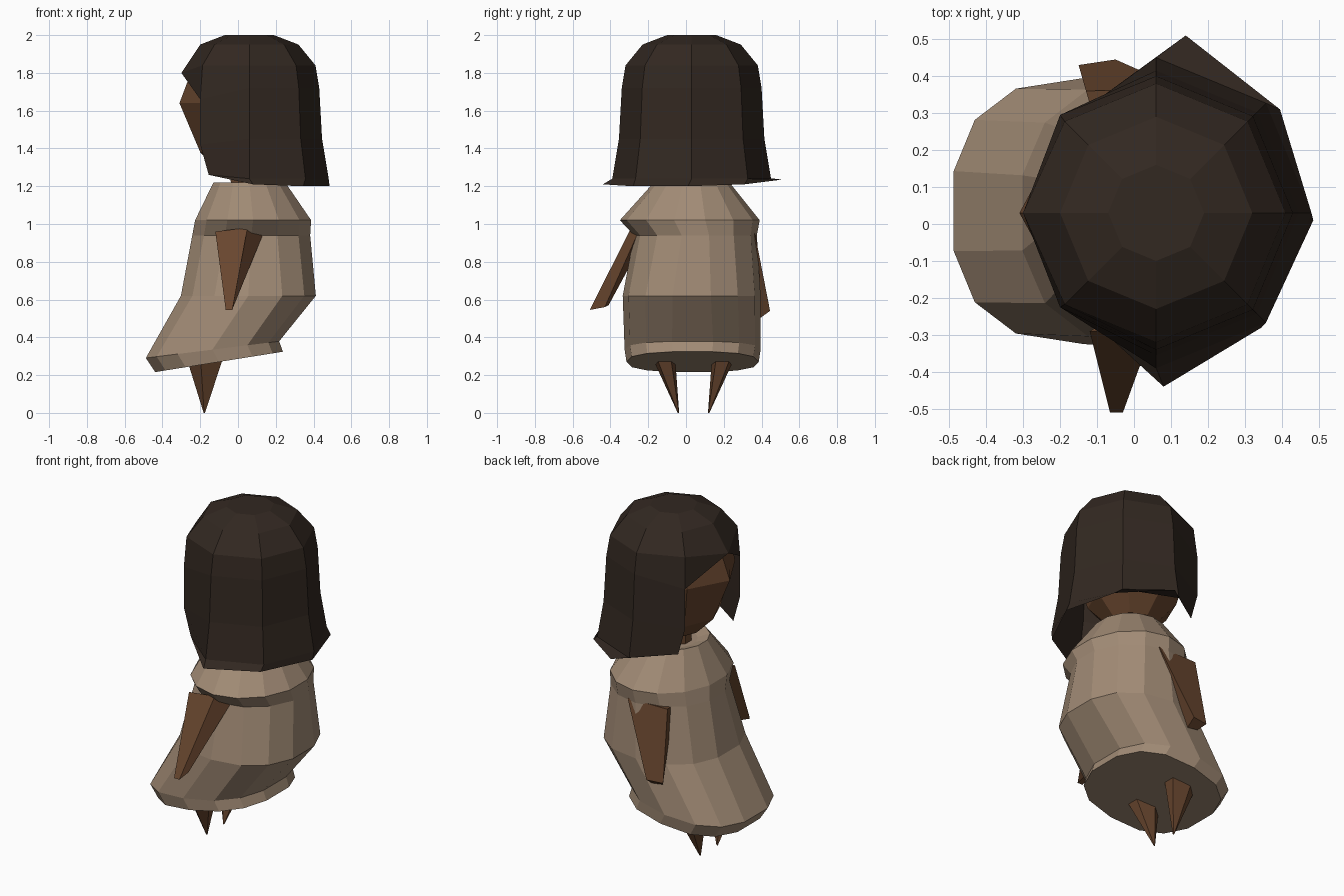
import bpy, bmesh
from math import sin, cos, pi, copysign

if "Cube" in bpy.data.objects:
    bpy.data.objects.remove(bpy.data.objects["Cube"])


def material(name, rgb):
    m = bpy.data.materials.new(name)
    m.diffuse_color = (*rgb, 1)
    m.use_nodes = True
    m.node_tree.nodes["Principled BSDF"].inputs["Base Color"].default_value = m.diffuse_color
    return m


cloth = material("cloth", (0.36, 0.26, 0.18))
skin = material("skin", (0.14, 0.062, 0.028))
dark = material("hair", (0.032, 0.021, 0.015))


def loft(name, rings, mat, caps=(True, True)):
    """Skin a list of equal-length point rings."""
    bm = bmesh.new()
    rows = [[bm.verts.new(p) for p in r] for r in rings]
    n = len(rows[0])
    for a, b in zip(rows, rows[1:]):
        for i in range(n):
            j = (i + 1) % n
            bm.faces.new((a[i], a[j], b[j], b[i]))
    if caps[0]:
        bm.faces.new(rows[0][::-1])
    if caps[1]:
        bm.faces.new(rows[-1])
    return finish(name, bm, mat)


def finish(name, bm, mat):
    bmesh.ops.recalc_face_normals(bm, faces=bm.faces)
    me = bpy.data.meshes.new(name)
    bm.to_mesh(me)
    bm.free()
    me.materials.append(mat)
    ob = bpy.data.objects.new(name, me)
    bpy.context.collection.objects.link(ob)
    return ob


def ring(n, cx, cy, rx, ry, z, tilt=0, p=1.0, half=True):
    pts = []
    for i in range(n):
        a = 2 * pi * (i + (0.5 if half else 0)) / n
        c, s = [copysign(abs(v) ** p, v) for v in (cos(a), sin(a))]
        pts.append((cx + rx * c, cy + ry * s, z + tilt * c))
    return pts


# Robe with caped shoulders, hem swept forward (towards -x)
loft("robe", [
    ring(14, 0.06, 0.03, 0.13, 0.13, 1.20),
    ring(14, 0.06, 0.03, 0.195, 0.20, 1.22),
    ring(14, 0.08, 0.02, 0.315, 0.37, 1.02),
    ring(14, 0.07, 0.05, 0.32, 0.325, 0.94),
    ring(14, 0.055, 0.03, 0.365, 0.365, 0.62, 0, 0.85),
    ring(14, -0.135, 0.035, 0.36, 0.36, 0.335, 0.045, 0.8),
    ring(14, -0.10, 0.035, 0.345, 0.35, 0.27, 0.055, 0.8)], cloth)

# Neck
loft("neck", [ring(8, 0.03, 0.03, 0.07, 0.07, 1.15),
              ring(8, 0.03, 0.03, 0.08, 0.08, 1.34)], skin)

# Head with a pointed nose on the -x side
head = [ring(8, 0.04, 0.03, r, r, z, 0, 1, False)
        for z, r in ((1.27, 0.13), (1.38, 0.24), (1.64, 0.32), (1.82, 0.29), (1.93, 0.16))]
head[2][4] = (-0.31, 0.03, 1.64)
head[3][4] = (-0.25, 0.03, 1.80)
loft("head", head, skin)

# Hair: eight-sided bob, open at the face below a parted fringe
levels = [(2.0, 0.13), (1.95, 0.26), (1.84, 0.35), (1.72, 0.37), (1.45, 0.385), (1.24, 0.42)]
rings = [ring(8, 0.06, 0.03, r, r, z, 0, 1, False) for z, r in levels]
rings[2][4] = (-0.30, 0.03, 1.80)
for k, x in ((3, -0.20), (4, -0.20), (5, -0.155)):
    for i, s in ((3, 1), (5, -1)):
        rings[k][i] = (x, 0.035 + 0.26 * s, (1.66, 1.42, 1.26)[k - 3])
flare = [(0.485, 0.01, 1.20), (0.395, 0.31, 1.21), (0.14, 0.51, 1.235), None,
         None, None, (0.08, -0.44, 1.21), (0.345, -0.28, 1.20)]
bm = bmesh.new()
rows = [[bm.verts.new(p) for p in r] for r in rings]
hem = [bm.verts.new(p) if p else None for p in flare]
bm.faces.new(rows[0])
for k in range(5):
    for i in range(8):
        j = (i + 1) % 8
        a, b = rows[k], rows[k + 1]
        if i in (3, 4):
            if k < 2:
                bm.faces.new((a[i], a[j], b[j], b[i]))
            elif k == 2:
                side = 3 if i == 3 else 5
                bm.faces.new((a[i], a[j], b[side]))
        else:
            bm.faces.new((a[i], a[j], b[j], b[i]))
for i in range(8):
    j = (i + 1) % 8
    if hem[i] and hem[j]:
        bm.faces.new((rows[5][i], rows[5][j], hem[j], hem[i]))
bm.faces.new((rows[5][2], rows[5][3], hem[2]))
bm.faces.new((rows[5][5], rows[5][6], hem[6]))
bmesh.ops.delete(bm, geom=[v for v in bm.verts if not v.link_faces], context='VERTS')
finish("hair", bm, dark)

# Arms: tapering wedges from shoulder to hand
loft("right_arm", [
    [(-0.12, -0.29, 0.96), (0.05, -0.29, 0.98), (0.13, -0.26, 0.94), (0.0, -0.22, 0.92)],
    [(-0.065, -0.51, 0.545), (-0.03, -0.51, 0.545), (-0.025, -0.43, 0.56), (-0.06, -0.41, 0.57)]], skin)
loft("left_arm", [
    [(-0.13, 0.36, 0.95), (0.13, 0.365, 0.95), (0.08, 0.26, 0.93), (-0.10, 0.26, 0.93)],
    [(-0.15, 0.43, 0.54), (-0.05, 0.445, 0.54), (-0.05, 0.39, 0.50), (-0.12, 0.39, 0.51)]], skin)

# Legs: pointed pegs leaning inward
for name, s in (("left_leg", 1), ("right_leg", -1)):
    tip = ring(5, -0.178, 0.04 + 0.08 * s, 0.004, 0.004, 0.0)
    loft(name, [ring(5, -0.165, 0.04 + 0.16 * s, 0.11, 0.065, 0.30), tip], skin)
